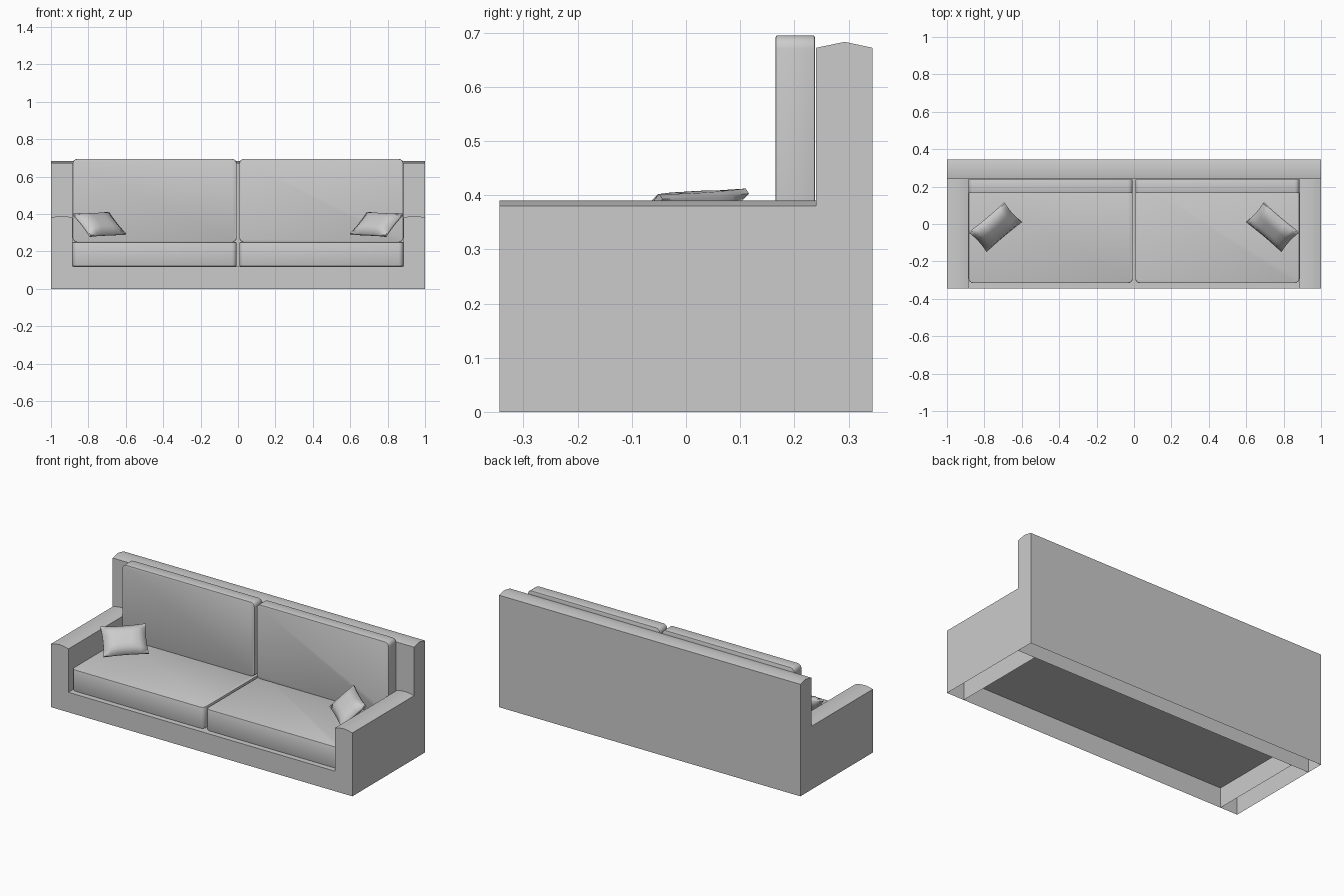
import bpy, bmesh, math
from mathutils import Vector, Matrix

if "Cube" in bpy.data.objects:
    bpy.data.objects.remove(bpy.data.objects["Cube"])

W, D = 1.0, 0.344          # half width, half depth
ARM_X, BACK_Y = 0.885, 0.24


def finish(name, bm, angle=35):
    bmesh.ops.recalc_face_normals(bm, faces=bm.faces)
    me = bpy.data.meshes.new(name)
    bm.to_mesh(me)
    bm.free()
    ob = bpy.data.objects.new(name, me)
    bpy.context.collection.objects.link(ob)
    bpy.ops.object.select_all(action='DESELECT')
    ob.select_set(True)
    bpy.context.view_layer.objects.active = ob
    bpy.ops.object.shade_smooth_by_angle(angle=math.radians(angle))
    return ob


def prism(name, profile, place, a, b, open_bottom=False, bevel=0.0):
    """Sweep a 2D profile from a to b; place(p, q, t) gives the 3D point."""
    bm = bmesh.new()
    ends = [[bm.verts.new(place(p, q, t)) for p, q in profile] for t in (a, b)]
    caps = [bm.faces.new(e) for e in ends]
    n = len(profile)
    for i in range(n - 1 if open_bottom else n):
        j = (i + 1) % n
        bm.faces.new((ends[0][i], ends[0][j], ends[1][j], ends[1][i]))
    if bevel:
        rim = list({e for f in caps for e in f.edges})
        bmesh.ops.bevel(bm, geom=rim, offset=bevel, segments=2, profile=0.5,
                        affect='EDGES')
    return finish(name, bm)


def rounded(x0, x1, y0, y1, r, seg=4):
    pts = []
    for cx, cy, start in ((x1 - r, y1 - r, 0), (x0 + r, y1 - r, 90),
                          (x0 + r, y0 + r, 180), (x1 - r, y0 + r, 270)):
        for k in range(seg + 1):
            t = math.radians(start + 90 * k / seg)
            pts.append((cx + r * math.cos(t), cy + r * math.sin(t)))
    return pts


along_x = lambda p, q, t: (t, p, q)
along_y = lambda p, q, t: (p, t, q)
along_z = lambda p, q, t: (p, q, t)

# Backrest shell with a shallow crowned top, open underneath
prism("backrest", [(D, 0), (D, 0.672), (0.293, 0.683), (BACK_Y, 0.672), (BACK_Y, 0)],
      along_x, -W, W, open_bottom=True)

# Front rail and deck: one folded sheet
bm = bmesh.new()
rows = [[bm.verts.new((x, y, z)) for x in (-ARM_X, ARM_X)]
        for y, z in ((-D, 0), (-D, 0.12), (BACK_Y, 0.12))]
for r0, r1 in zip(rows, rows[1:]):
    bm.faces.new((r0[0], r0[1], r1[1], r1[0]))
finish("front_rail_and_deck", bm)


def pillow(name, s):
    # Pinched cushion leaning against the arm
    u = Vector((0.19, 0.16, 0.01)).normalized()
    v = Vector((-0.09, 0.10, 0.115)).normalized()
    n = u.cross(v).normalized()
    centre = Vector((-0.741, -0.017, 0.345))
    bm = bmesh.new()
    bmesh.ops.create_cube(bm, size=2)
    bmesh.ops.subdivide_edges(bm, edges=[e for e in bm.edges if
                              abs(e.verts[0].co.z - e.verts[1].co.z) < 0.1],
                              cuts=5, use_grid_fill=True)
    for w in bm.verts:
        a, b, c = w.co
        puff = 0.006 + 0.03 * math.sqrt(max(0, (1 - a ** 4) * (1 - b ** 4)))
        x = a * 0.124 * (1 - 0.05 * (1 - b * b))
        y = b * 0.089 * (1 - 0.05 * (1 - a * a))
        p = centre + u * x + v * y + n * (c * puff)
        w.co = (s * -p.x, p.y, p.z)
    finish(name, bm, 60)


for side, s in (("left", -1), ("right", 1)):
    # Arm shell with arched top, open underneath
    arm = [(ARM_X, 0), (ARM_X, 0.380), (0.912, 0.387), (0.9425, 0.390),
           (0.973, 0.387), (W, 0.380), (W, 0)]
    prism(side + "_arm", [(s * x, z) for x, z in arm], along_y, -D, BACK_Y,
          open_bottom=True)
    # Seat cushion
    prism(side + "_seat_cushion",
          [(s * x, y) for x, y in rounded(0.007, ARM_X - 0.001, -0.316, 0.239, 0.025)],
          along_z, 0.121, 0.25, bevel=0.004)
    # Back cushion
    prism(side + "_back_cushion",
          [(s * x, z) for x, z in rounded(0.007, ARM_X - 0.001, 0.25, 0.695, 0.025)],
          along_y, 0.165, 0.238, bevel=0.004)
    pillow(side + "_pillow", s)
